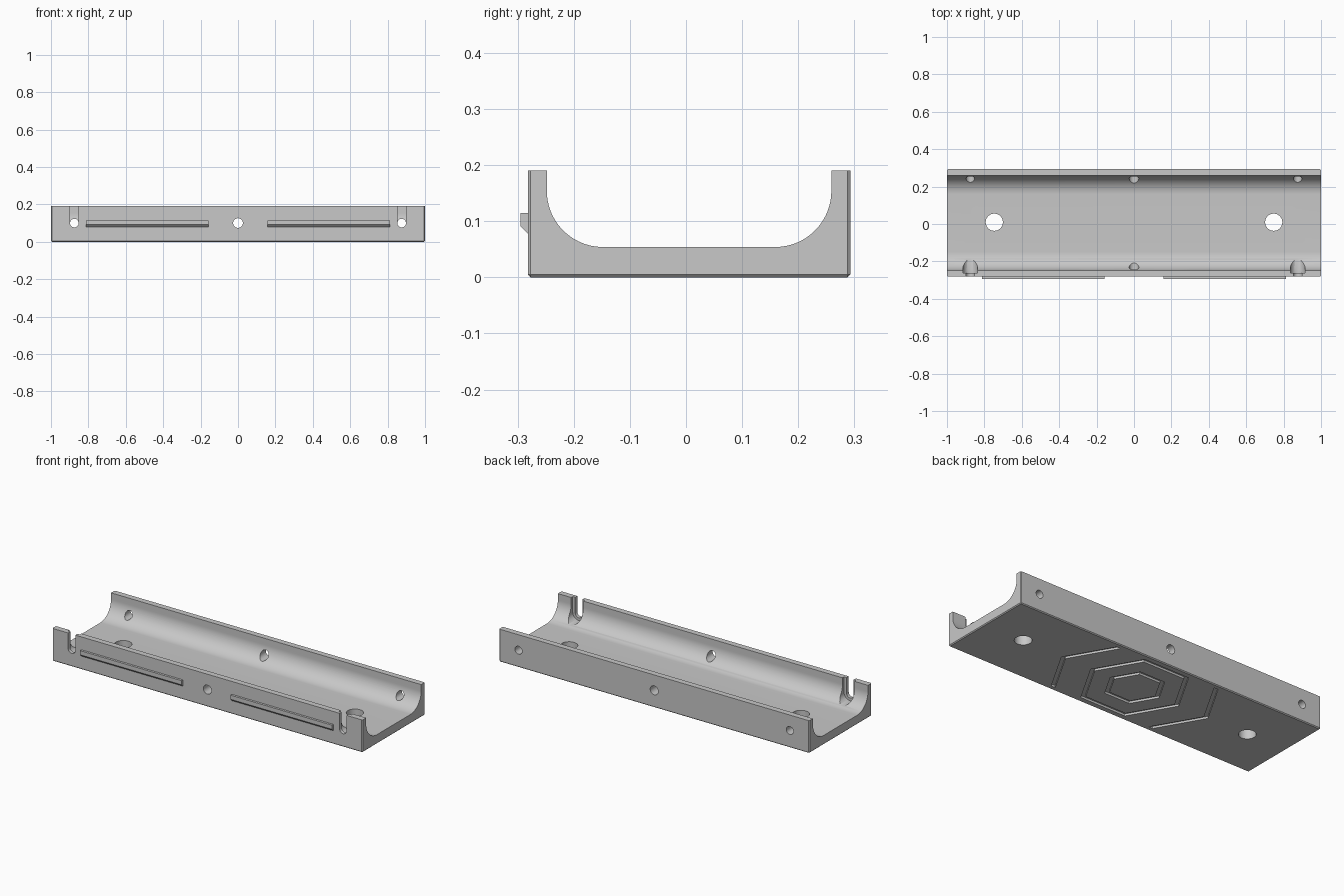
import bpy, bmesh, math
from mathutils import Vector

old = bpy.data.objects.get("Cube")
if old:
    bpy.data.objects.remove(old, do_unlink=True)

grey = bpy.data.materials.new("light_grey")
grey.use_nodes = True
grey.diffuse_color = (0.58, 0.58, 0.58, 1)
grey.node_tree.nodes["Principled BSDF"].inputs["Base Color"].default_value = grey.diffuse_color

MID_Y = 0.0055          # centre line of the tray
HALF = 0.2875           # half depth of the tray
TOP = 0.19
FLOOR = 0.054
HOLE_Z = 0.1

AXES = {
    "X": lambda u, v, t: Vector((t, u, v)),
    "Y": lambda u, v, t: Vector((u, t, v)),
    "Z": lambda u, v, t: Vector((u, v, t)),
}


def solid(name, polygons, axis, lo, hi):
    """Extrude flat polygons along an axis into a closed solid."""
    place = AXES[axis]
    bm = bmesh.new()
    for poly in polygons:
        bm.faces.new([bm.verts.new(place(u, v, lo)) for u, v in poly])
    bmesh.ops.remove_doubles(bm, verts=bm.verts, dist=1e-5)
    ext = bmesh.ops.extrude_face_region(bm, geom=bm.faces[:], use_keep_orig=True)
    moved = [g for g in ext["geom"] if isinstance(g, bmesh.types.BMVert)]
    bmesh.ops.translate(bm, verts=moved, vec=place(0, 0, hi - lo))
    bmesh.ops.recalc_face_normals(bm, faces=bm.faces)
    return add_object(name, bm)


def add_object(name, bm):
    mesh = bpy.data.meshes.new(name)
    bm.to_mesh(mesh)
    bm.free()
    mesh.materials.append(grey)
    obj = bpy.data.objects.new(name, mesh)
    bpy.context.collection.objects.link(obj)
    return obj


def arc(cx, cy, r, start, end, n):
    return [(cx + r * math.cos(math.radians(start + (end - start) * i / n)),
             cy + r * math.sin(math.radians(start + (end - start) * i / n)))
            for i in range(n + 1)]


def circle(cx, cy, r, n=32):
    return arc(cx, cy, r, 0, 360, n)[:-1]


def slot(x, r):
    """Round-bottomed slot, open at the top."""
    return arc(x, HOLE_Z, r, 180, 360, 16) + [(x + r, TOP + 0.1), (x - r, TOP + 0.1)]


def band(outer, inner):
    """Quads that fill the strip between two matching outlines."""
    return [[outer[i], outer[i + 1], inner[i + 1], inner[i]] for i in range(len(outer) - 1)]


def hexagon(r):
    return [(x, y + MID_Y) for x, y in arc(0, 0, r, 0, 360, 6)]


def chevron(r, side):
    reach = 0.26
    back = r - reach / math.sqrt(3)
    return [(side * back, MID_Y - reach), (side * r, MID_Y), (side * back, MID_Y + reach)]


# Tray block with small chamfers around the base and up the corners
bm = bmesh.new()
bmesh.ops.create_cube(bm, size=1)
for v in bm.verts:
    v.co = (v.co.x * 2, v.co.y * 2 * HALF + MID_Y, (v.co.z + 0.5) * TOP)
edges = [e for e in bm.edges if min(v.co.z for v in e.verts) < 0.01]
bmesh.ops.bevel(bm, geom=edges, offset=0.005, segments=1, affect="EDGES")
tray = add_object("tray", bm)

# Channel with rounded lower corners
wall_y, r = 0.2535, 0.1
channel = (arc(MID_Y - wall_y + r, FLOOR + r, r, 180, 270, 24)
           + arc(MID_Y + wall_y - r, FLOOR + r, r, 270, 360, 24)
           + [(MID_Y + wall_y, TOP + 0.1), (MID_Y - wall_y, TOP + 0.1)])
cutters = [solid("channel_cutter", [channel], "X", -1.1, 1.1)]

# Centre screw hole through both long walls
cutters.append(solid("centre_hole_cutter", [circle(0, HOLE_Z, 0.026)], "Y", -0.4, 0.4))

for side in (-1, 1):
    x = side * 0.875
    # Front slots with a wider recess inside, and matching rear holes
    cutters.append(solid("slot_cutter", [slot(x, 0.023)], "Y", -0.4, -0.2))
    cutters.append(solid("recess_cutter", [slot(x, 0.039)], "Y", -0.262, -0.1))
    cutters.append(solid("rear_hole_cutter", [circle(x, HOLE_Z, 0.023)], "Y", 0.1, 0.4))
    # Mounting holes through the floor
    cutters.append(solid("floor_hole_cutter", [circle(side * 0.747, MID_Y + 0.004, 0.046)], "Z", -0.1, 0.12))
    # Chevron grooves underneath
    cutters.append(solid("chevron_cutter", band(chevron(0.488, side), chevron(0.462, side)),
                         "Z", -0.05, 0.012))

# Concentric hexagon grooves underneath
for radius in (0.15, 0.28):
    cutters.append(solid("hexagon_cutter", band(hexagon(radius + 0.013), hexagon(radius - 0.013)),
                         "Z", -0.05, 0.012))

bpy.context.view_layer.objects.active = tray
for cutter in cutters:
    cutter.hide_render = True
    mod = tray.modifiers.new("cut", "BOOLEAN")
    mod.operation = "DIFFERENCE"
    mod.solver = "EXACT"
    mod.object = cutter
    bpy.ops.object.modifier_apply(modifier=mod.name)
    bpy.data.objects.remove(cutter, do_unlink=True)

# Snap rails on the front wall, sloped underneath
front = MID_Y - HALF
rail = [(front + 0.004, 0.115), (front - 0.013, 0.115), (front - 0.013, 0.091),
        (front, 0.078), (front + 0.004, 0.078)]
for name, lo, hi in (("left_rail", 0.157, 0.812), ("right_rail", -0.812, -0.157)):
    solid(name, [rail], "X", lo, hi)

# Smooth the curved walls while keeping edges crisp
bpy.ops.object.select_all(action="DESELECT")
tray.select_set(True)
bpy.context.view_layer.objects.active = tray
bpy.ops.object.shade_smooth_by_angle(angle=math.radians(30))
